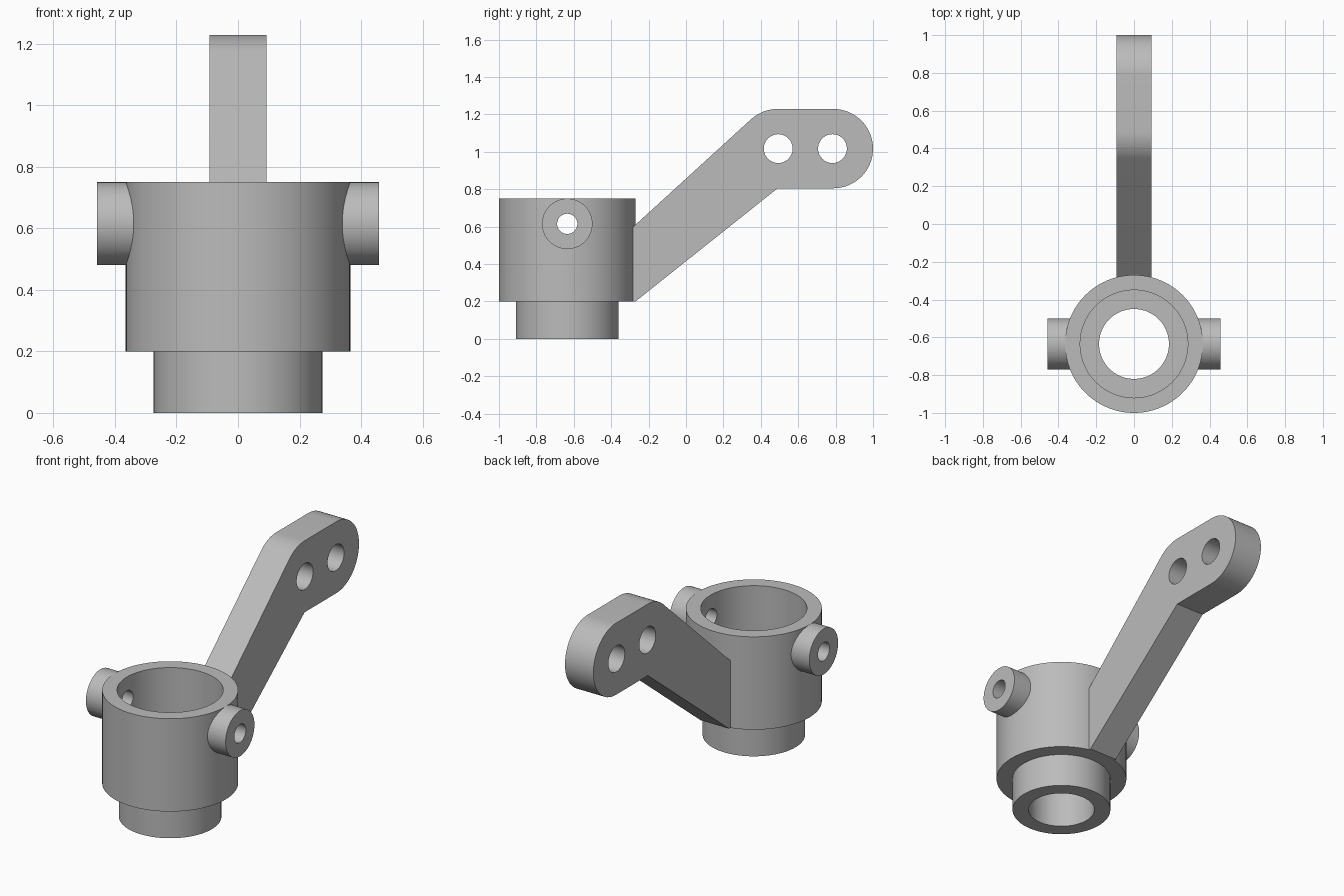
import bpy, bmesh, math
from mathutils import Vector

if "Cube" in bpy.data.objects:
    bpy.data.objects.remove(bpy.data.objects["Cube"])

CY = -0.635          # housing axis position in y
PIN_Z = 0.615        # height of the side bosses
ARM_Z = 1.017        # height of the arm holes
SEG = 96

grey = bpy.data.materials.new("plain grey")
grey.diffuse_color = (0.5, 0.5, 0.5, 1)
grey.use_nodes = True
grey.node_tree.nodes["Principled BSDF"].inputs["Base Color"].default_value = grey.diffuse_color


def to_object(name, bm):
    bmesh.ops.recalc_face_normals(bm, faces=bm.faces)
    mesh = bpy.data.meshes.new(name)
    bm.to_mesh(mesh)
    bm.free()
    mesh.materials.append(grey)
    obj = bpy.data.objects.new(name, mesh)
    bpy.context.collection.objects.link(obj)
    return obj


def lathe(name, profile):
    """Spin a closed (radius, z) profile around the housing axis."""
    bm = bmesh.new()
    verts = [bm.verts.new((r, CY, z)) for r, z in profile]
    edges = [bm.edges.new((verts[i - 1], verts[i])) for i in range(len(verts))]
    bmesh.ops.spin(bm, geom=verts + edges, cent=(0, CY, 0), axis=(0, 0, 1),
                   angle=math.tau, steps=SEG, use_merge=True)
    bmesh.ops.remove_doubles(bm, verts=bm.verts, dist=1e-5)
    return to_object(name, bm)


def prism_x(name, outline, x0, x1):
    """Extrude a closed (y, z) outline along x."""
    bm = bmesh.new()
    face = bm.faces.new([bm.verts.new((x0, y, z)) for y, z in outline])
    new = bmesh.ops.extrude_face_region(bm, geom=[face])["geom"]
    bmesh.ops.translate(bm, vec=Vector((x1 - x0, 0, 0)),
                        verts=[v for v in new if isinstance(v, bmesh.types.BMVert)])
    return to_object(name, bm)


def arc(y, z, r, start, end, steps):
    angles = [math.radians(start + (end - start) * i / steps) for i in range(steps + 1)]
    return [(y + r * math.cos(a), z + r * math.sin(a)) for a in angles]


def circle(y, z, r, steps=64):
    return arc(y, z, r, 0, 360, steps)[:-1]


def cut(obj, cutter):
    mod = obj.modifiers.new("cut", 'BOOLEAN')
    mod.operation, mod.solver, mod.object = 'DIFFERENCE', 'EXACT', cutter
    bpy.context.view_layer.objects.active = obj
    bpy.ops.object.modifier_apply(modifier=mod.name)


# Stepped housing with a wide upper bore and a narrow lower bore
housing = lathe("bearing_housing", [
    (0.185, 0), (0.275, 0), (0.275, 0.2), (0.365, 0.2),
    (0.365, 0.75), (0.285, 0.75), (0.285, 0.28), (0.185, 0.28)])

# Side bosses
bosses = [prism_x(name, circle(CY, PIN_Z, 0.135), 0.3 * s, 0.458 * s)
          for name, s in (("left_boss", -1), ("right_boss", 1))]

# Cranked lever arm with a rounded end
arm = prism_x("lever_arm",
              [(-0.32, 0.2), (-0.27, 0.2), (0.49, 0.805)]
              + arc(0.788, ARM_Z, 0.212, -90, 90, 32)
              + arc(0.49, ARM_Z, 0.212, 90, 132.4, 10)
              + [(-0.27, 0.61), (-0.32, 0.564)], -0.093, 0.093)

# Trim bosses and arm to the curved housing wall
trim = lathe("trim_cutter", [(0.1, -0.1), (0.364, -0.1), (0.364, 1), (0.1, 1)])
for part in bosses + [arm]:
    cut(part, trim)

# Pin hole through the bosses and housing
pin = prism_x("pin_hole_cutter", circle(CY, PIN_Z, 0.054, 48), -0.6, 0.6)
for part in bosses + [housing]:
    cut(part, pin)

# Two holes in the arm
arm_cutters = [prism_x("arm_hole_cutter", circle(y, ARM_Z, 0.077), -0.3, 0.3)
               for y in (0.493, 0.783)]
for cutter in arm_cutters:
    cut(arm, cutter)

for cutter in [trim, pin] + arm_cutters:
    bpy.data.objects.remove(cutter)

# Smooth curved walls, keep hard edges
bpy.ops.object.select_all(action='DESELECT')
for part in bosses + [housing, arm]:
    part.select_set(True)
bpy.context.view_layer.objects.active = housing
bpy.ops.object.shade_smooth_by_angle(angle=math.radians(30))
